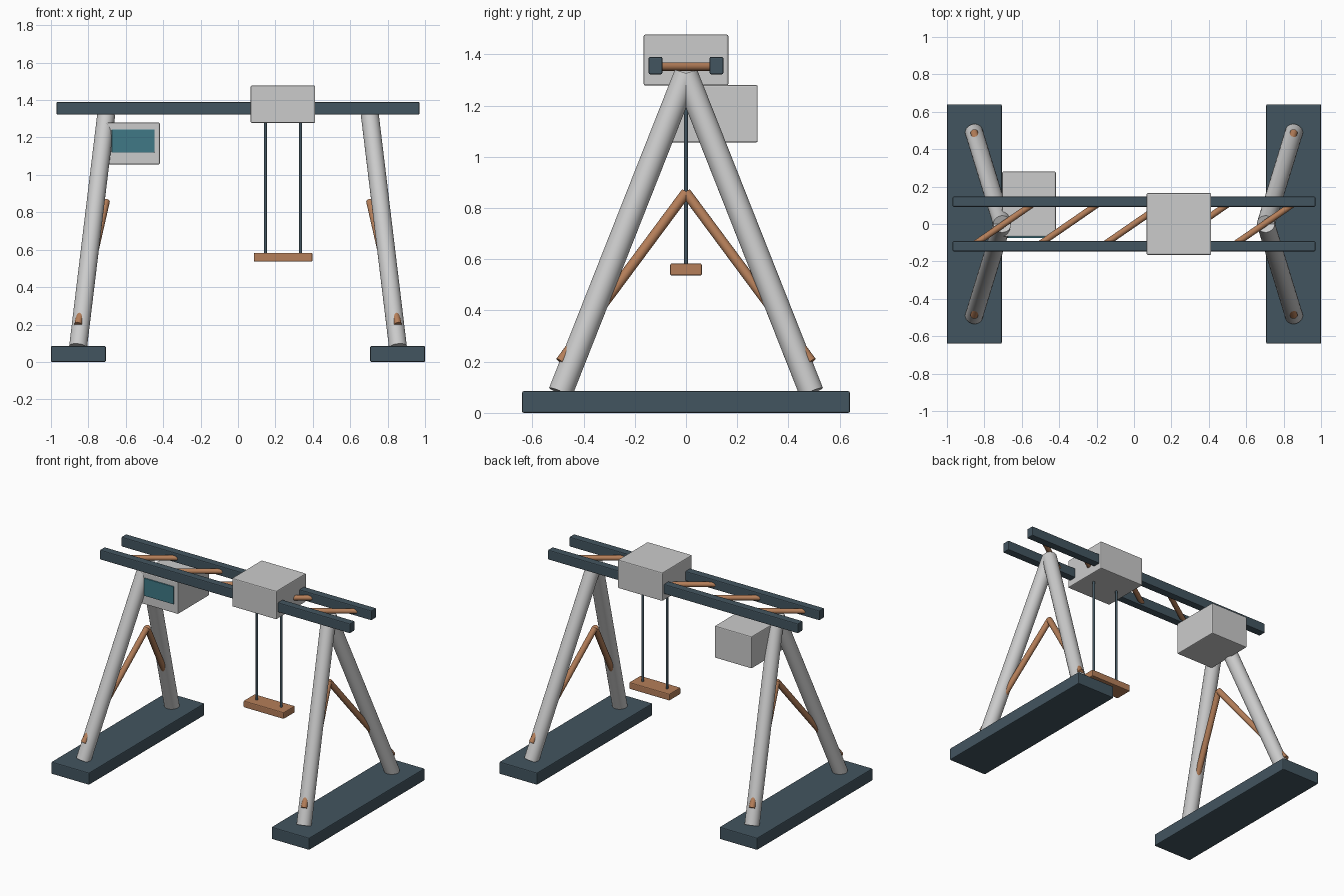
import bpy
from mathutils import Vector

if "Cube" in bpy.data.objects:
    bpy.data.objects.remove(bpy.data.objects["Cube"])


def material(name, rgb):
    m = bpy.data.materials.new(name)
    m.diffuse_color = (*rgb, 1)
    m.use_nodes = True
    m.node_tree.nodes["Principled BSDF"].inputs["Base Color"].default_value = m.diffuse_color
    return m


DARK = material("dark_steel", (0.055, 0.09, 0.115))
COPPER = material("copper", (0.46, 0.21, 0.10))
TEAL = material("teal_glass", (0.05, 0.19, 0.24))
PALE = material("pale_grey", (0.54, 0.57, 0.56))


def box(name, x, y, z, mat, bevel=0.006):
    """Bevelled box given its extents on each axis."""
    spans = (x, y, z)
    bpy.ops.mesh.primitive_cube_add(size=1, location=[(a + b) / 2 for a, b in spans])
    o = bpy.context.object
    o.name = name
    o.scale = [b - a for a, b in spans]
    bpy.ops.object.transform_apply(location=False, rotation=False, scale=True)
    mod = o.modifiers.new("edge", 'BEVEL')
    mod.width, mod.segments = bevel, 2
    o.data.materials.append(mat)
    return o


def rod(name, start, end, radius, mat, sides=32):
    """Smooth cylinder between two points."""
    a, b = Vector(start), Vector(end)
    d = b - a
    bpy.ops.mesh.primitive_cylinder_add(
        vertices=sides, radius=radius, depth=d.length, location=(a + b) / 2,
        rotation=d.to_track_quat('Z', 'Y').to_euler())
    o = bpy.context.object
    o.name = name
    o.data.materials.append(mat)
    bpy.ops.object.shade_smooth_by_angle()
    return o


# End frames: foot beam, splayed legs and knee braces
for sx, side in ((-1, "left"), (1, "right")):
    box(f"{side}_foot", sorted((sx * 1.0, sx * 0.707)), (-0.64, 0.64), (0, 0.085), DARK)
    for sy, end in ((-1, "front"), (1, "back")):
        rod(f"{side}_{end}_leg", (sx * 0.855, sy * 0.49, 0.08),
            (sx * 0.705, 0, 1.32), 0.048, PALE)
        rod(f"{side}_{end}_brace", (sx * 0.855, sy * 0.49, 0.2),
            (sx * 0.705, 0, 0.86), 0.02, COPPER, 20)

# Twin top rails
for sy, end in ((-1, "front"), (1, "back")):
    box(f"{end}_rail", (-0.97, 0.97), sorted((sy * 0.092, sy * 0.146)), (1.322, 1.39), DARK)

# Diagonal lacing between the rails
for i in range(5):
    x = -0.87 + 0.348 * i
    rod(f"lacing_{i + 1}", (x, -0.12, 1.352), (x + 0.348, 0.12, 1.352), 0.017, COPPER, 20)

# Trolley with hoist cables and load bar
box("trolley", (0.068, 0.413), (-0.165, 0.165), (1.278, 1.477), PALE)
for x, side in ((0.147, "left"), (0.335, "right")):
    rod(f"{side}_cable", (x, 0, 0.56), (x, 0, 1.33), 0.008, DARK, 16)
box("load_bar", (0.085, 0.398), (-0.062, 0.062), (0.536, 0.583), COPPER)

# Operator cabin with window
box("cabin", (-0.705, -0.418), (-0.068, 0.28), (1.056, 1.28), PALE)
box("cabin_window", (-0.675, -0.447), (-0.076, -0.06), (1.12, 1.243), TEAL, 0.002)
